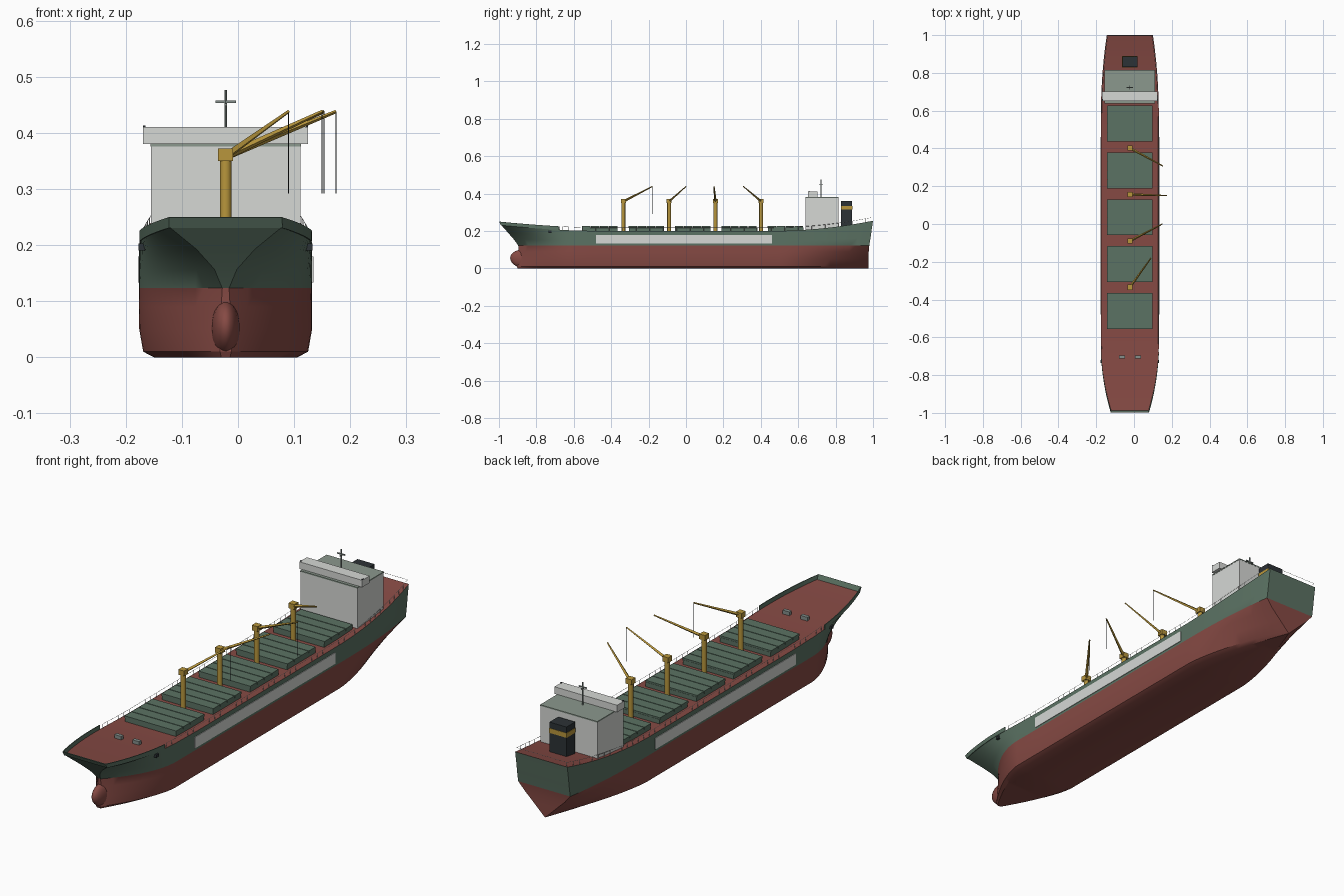
import bpy, bmesh, math
from mathutils import Vector

if "Cube" in bpy.data.objects:
    bpy.data.objects.remove(bpy.data.objects["Cube"])

CX = -0.022          # hull centreline
WL = 0.123           # paint line between red and green


def mat(name, hexcol):
    m = bpy.data.materials.new(name)
    c = [int(hexcol[i:i + 2], 16) / 255 for i in (0, 2, 4)]
    m.diffuse_color = [((v + 0.055) / 1.055) ** 2.4 for v in c] + [1]
    m.use_nodes = True
    m.node_tree.nodes["Principled BSDF"].inputs["Base Color"].default_value = m.diffuse_color
    return m


RED = mat("oxide_red", "864a44")
GREEN = mat("hull_green", "5b7263")
WHITE = mat("white_paint", "d6d8d5")
ROOF = mat("roof_grey_green", "8b988d")
GOLD = mat("crane_yellow", "b8963c")
DARK = mat("funnel_dark", "2c3236")
GREY = mat("fitting_grey", "85908c")


def finish(name, bm, mats, smooth=None):
    bmesh.ops.recalc_face_normals(bm, faces=bm.faces)
    me = bpy.data.meshes.new(name)
    bm.to_mesh(me)
    bm.free()
    for m in mats:
        me.materials.append(m)
    ob = bpy.data.objects.new(name, me)
    bpy.context.collection.objects.link(ob)
    if smooth:
        bpy.ops.object.select_all(action='DESELECT')
        ob.select_set(True)
        bpy.context.view_layer.objects.active = ob
        bpy.ops.object.shade_smooth_by_angle(angle=math.radians(smooth))
    return ob


def add_box(bm, lo, hi):
    vs = bmesh.ops.create_cube(bm, size=1)["verts"]
    for v in vs:
        v.co = Vector([lo[i] + (v.co[i] + 0.5) * (hi[i] - lo[i]) for i in range(3)])


def box(name, m, x, y, z):
    """Box from (low, high) ranges; x is measured from the centreline."""
    bm = bmesh.new()
    add_box(bm, (CX + x[0], y[0], z[0]), (CX + x[1], y[1], z[1]))
    return finish(name, bm, [m])


def add_rod(bm, p, q, r1, r2, n):
    p, q = Vector(p), Vector(q)
    d = q - p
    vs = bmesh.ops.create_cone(bm, cap_ends=True, segments=n, radius1=r1,
                               radius2=r2, depth=d.length)["verts"]
    rot = d.to_track_quat('Z', 'Y')
    for v in vs:
        v.co = rot @ v.co + (p + q) / 2


def rod(name, m, p, q, r1, r2=None, n=6, smooth=None):
    bm = bmesh.new()
    add_rod(bm, p, q, r1, r1 if r2 is None else r2, n)
    return finish(name, bm, [m], smooth)


# ---- hull: waterlines lofted along the length
def deck_z(y):
    bow = min(1, max(0, (-y - 0.5) / 0.49))
    stern = max(0, (y - 0.45) / 0.55)
    return 0.2 + 0.032 * bow ** 1.5 + 0.055 * stern ** 2


# (height, fraction up topsides, bow y, bow half, stern y, stern half, bow power, stern power, beam half)
LEVELS = [
    (0.000, None, -0.900, 0.008, 0.975, 0.000, 1.5, 1.4, 0.128),
    (0.010, None, -0.905, 0.010, 0.975, 0.011, 1.6, 1.5, 0.147),
    (0.050, None, -0.900, 0.010, 0.976, 0.052, 1.7, 1.7, 0.154),
    (0.090, None, -0.895, 0.008, 0.977, 0.094, 1.8, 2.0, 0.154),
    (WL, None, -0.897, 0.006, 0.980, 0.122, 1.9, 2.4, 0.154),
    (None, 0.33, -0.922, 0.020, 0.987, 0.122, 2.0, 2.4, 0.154),
    (None, 0.66, -0.953, 0.052, 0.993, 0.122, 2.1, 2.4, 0.154),
    (None, 1.00, -0.988, 0.100, 1.000, 0.122, 2.2, 2.4, 0.154),
]
FORE, AFT = -0.6, 0.5


def hull_point(lev, t):
    """t in -1..1 along the ship; returns (half breadth, y, z)."""
    z, f, yf, w, ya, s, pb, ps, b = lev
    y, h = t, b
    if t < FORE:
        u = (t + 1) / (FORE + 1)
        y, h = yf + u * (FORE - yf), w + (b - w) * (1 - (1 - u) ** pb)
    elif t > AFT:
        u = (1 - t) / (1 - AFT)
        y, h = ya + u * (AFT - ya), s + (b - s) * (1 - (1 - u) ** ps)
    return h, y, (z if f is None else WL + f * (deck_z(y) - WL))


ts = [-1 + 0.4 * i / 16 for i in range(16)] + [-0.6 + 1.1 * i / 8 for i in range(8)] \
    + [0.5 + 0.5 * i / 14 for i in range(15)]
bm = bmesh.new()
rings = []
for t in ts:
    pts = [hull_point(l, t) for l in LEVELS]
    ring = [bm.verts.new((CX - h, y, z)) for h, y, z in reversed(pts)]
    rings.append(ring + [bm.verts.new((CX + h, y, z)) for h, y, z in pts])
n = len(rings[0])
for a, b in zip(rings, rings[1:]):
    for i in range(n):
        j = (i + 1) % n
        bm.faces.new((a[i], a[j], b[j], b[i]))
for r in (rings[0], rings[-1]):
    for i in range(n // 2 - 1):
        bm.faces.new((r[i], r[i + 1], r[n - 2 - i], r[n - 1 - i]))
bmesh.ops.remove_doubles(bm, verts=bm.verts, dist=1e-5)
bmesh.ops.recalc_face_normals(bm, faces=bm.faces)
for f in bm.faces:
    c = f.calc_center_median()
    f.material_index = 0 if c.z < WL or f.normal.z > 0.8 else 1
finish("hull", bm, [RED, GREEN], 30)

# bulbous bow
bm = bmesh.new()
bmesh.ops.create_uvsphere(bm, u_segments=20, v_segments=14, radius=1)
for v in bm.verts:
    v.co = (CX + v.co.x * 0.026, -0.865 + v.co.y * 0.075,
            0.05 + v.co.z * 0.05 - 0.006 * v.co.y)
finish("bulb", bm, [RED], 60)

# bow bulwark
rim = [hull_point(LEVELS[-1], -1 + 0.32 * i / 14) for i in range(15)]
path = [(-h, y, z) for h, y, z in reversed(rim)] + rim
bm = bmesh.new()
prev = None
for x, y, z in path:
    lean = 0.01 * max(0, (-0.7 - y) / 0.29)
    cur = (bm.verts.new((CX + x, y, z - 0.001)), bm.verts.new((CX + x, y - lean, z + 0.018)))
    if prev:
        bm.faces.new((prev[0], cur[0], cur[1], prev[1]))
    prev = cur
bulwark = finish("bow_bulwark", bm, [GREEN])
sol = bulwark.modifiers.new("thickness", 'SOLIDIFY')
sol.thickness, sol.offset = 0.003, 0

# side panels, anchors and deck winches
for s, side in ((-1, "left"), (1, "right")):
    box(side + "_side_panel", WHITE, sorted((s * 0.152, s * 0.1565)), (-0.48, 0.46), (0.133, 0.18))
    box(side + "_anchor", DARK, sorted((s * 0.14, s * 0.155)), (-0.735, -0.72), (0.19, 0.203))
    box(side + "_winch", GREY, (s * 0.042 - 0.016, s * 0.042 + 0.016), (-0.713, -0.697), (0.2, 0.224))

# railing around the open deck edge
edge = [hull_point(LEVELS[-1], -0.66 + 1.66 * i / 46) for i in range(47)]
edge = [(-h + 0.004, y - 0.003, z) for h, y, z in edge] + \
       [(h - 0.004, y - 0.003, z) for h, y, z in reversed(edge)]
bm = bmesh.new()
for i, (x, y, z) in enumerate(edge):
    add_rod(bm, (CX + x, y, z - 0.002), (CX + x, y, z + 0.018), 0.0007, 0.0007, 4)
    if i:
        a = edge[i - 1]
        add_rod(bm, (CX + a[0], a[1], a[2] + 0.018), (CX + x, y, z + 0.018), 0.0007, 0.0007, 4)
finish("railing", bm, [WHITE])

# cargo hatches, each with four cover panels
for k in range(5):
    y0 = -0.555 + 0.248 * k
    box(f"hatch_coaming_{k + 1}", GREEN, (-0.119, 0.119), (y0 + 0.001, y0 + 0.19), (0.19, 0.219))
    bm = bmesh.new()
    for i in range(4):
        a = y0 + 0.048 * i
        add_box(bm, (CX - 0.121, a, 0.216), (CX + 0.121, a + 0.045, 0.226))
    finish(f"hatch_cover_{k + 1}", bm, [GREEN])

# deck cranes: mast y, jib tip x, jib tip y
CRANES = [(-0.335, 0.09, -0.18), (-0.09, 0.15, 0.0), (0.157, 0.175, 0.15), (0.402, 0.153, 0.307)]
for k, (y, tx, ty) in enumerate(CRANES, 1):
    rod(f"crane_post_{k}", GOLD, (CX, y, 0.19), (CX, y, 0.352), 0.0105, n=12, smooth=40)
    box(f"crane_head_{k}", GOLD, (-0.0135, 0.0135), (y - 0.0135, y + 0.0135), (0.35, 0.372))
    rod(f"crane_jib_{k}", GOLD, (CX, y, 0.358), (tx, ty, 0.438), 0.007, 0.003, 4)
    rod(f"crane_wire_{k}", DARK, (tx, ty, 0.438), (tx, ty, 0.292), 0.0009, n=4)

# accommodation block and bridge
box("accommodation", WHITE, (-0.133, 0.133), (0.64, 0.815), (0.19, 0.378))
box("accommodation_roof", ROOF, (-0.134, 0.134), (0.639, 0.816), (0.376, 0.381))
box("bridge", WHITE, (-0.147, 0.147), (0.652, 0.702), (0.38, 0.41))
for s, side in ((-1, "left"), (1, "right")):
    box(side + "_navigation_light", DARK, (s * 0.145 - 0.002, s * 0.145 + 0.002), (0.655, 0.663), (0.408, 0.413))

# radar mast
rod("radar_mast", GREY, (CX, 0.722, 0.378), (CX, 0.722, 0.476), 0.0025, n=8)
box("radar_bar", GREY, (-0.018, 0.018), (0.720, 0.724), (0.453, 0.458))
box("radar_cross_bar", GREY, (-0.002, 0.002), (0.712, 0.732), (0.448, 0.452))

# funnel with painted band
box("funnel", DARK, (-0.04, 0.04), (0.83, 0.888), (0.2, 0.36))
box("funnel_band", GOLD, (-0.0415, 0.0415), (0.8285, 0.8895), (0.315, 0.335))
